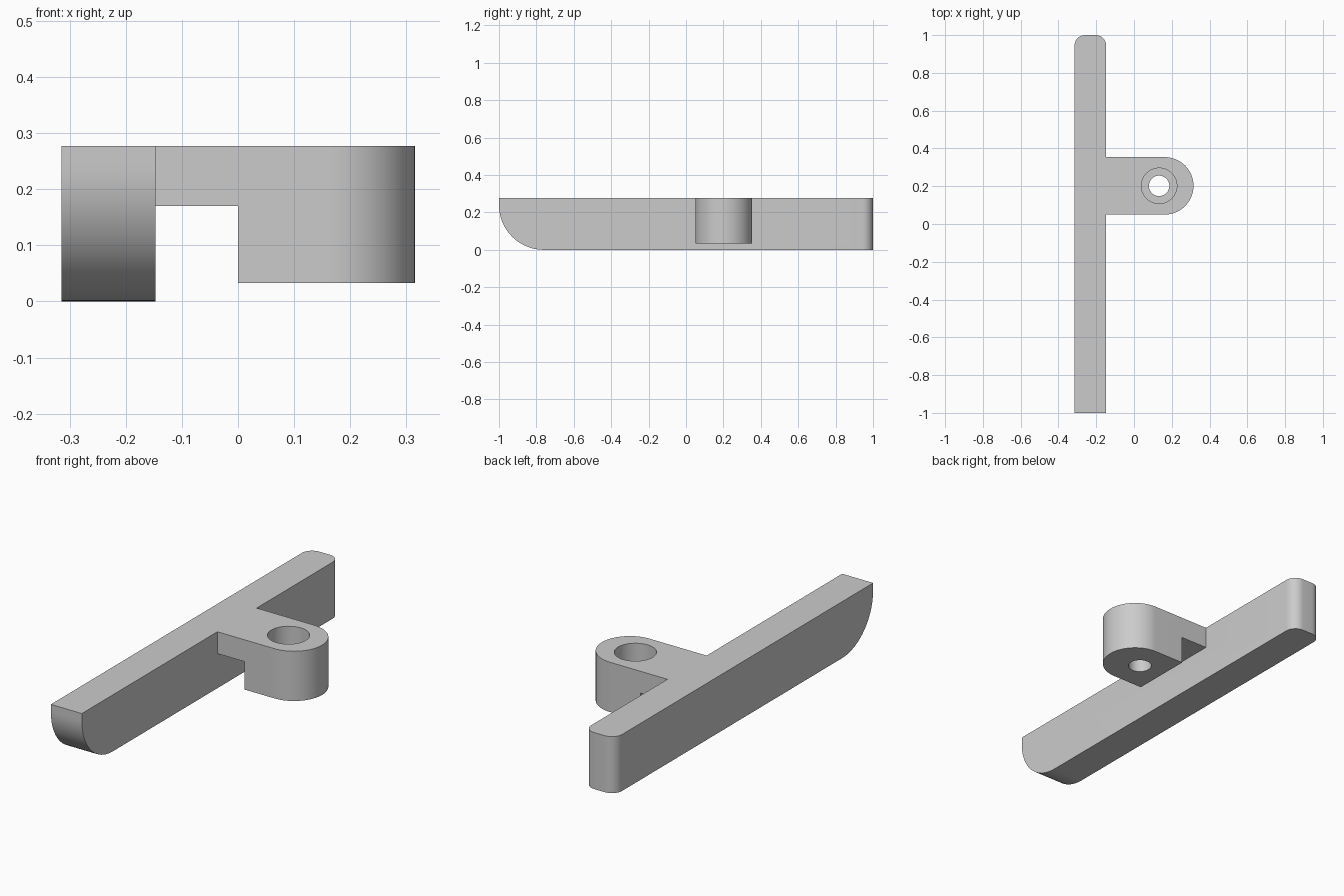
import bpy, bmesh
from math import sin, cos, pi, radians
from mathutils import Vector

if "Cube" in bpy.data.objects:
    bpy.data.objects.remove(bpy.data.objects["Cube"], do_unlink=True)

grey = bpy.data.materials.new("light grey")
grey.use_nodes = True
colour = (0.6, 0.6, 0.6, 1)
grey.diffuse_color = colour
grey.node_tree.nodes["Principled BSDF"].inputs["Base Color"].default_value = colour

TOP = 0.277
LUG_BOTTOM = 0.033
BAR_LEFT, BAR_RIGHT = -0.315, -0.147
LUG_Y, LUG_R = 0.202, 0.152
HOLE_X = 0.133


def arc(cx, cy, r, start, end, steps=24):
    angles = [radians(start + (end - start) * i / steps) for i in range(steps + 1)]
    return [(cx + r * cos(a), cy + r * sin(a)) for a in angles]


def extrude(name, points, offset):
    """Extrude a flat outline of 3D points along offset."""
    bm = bmesh.new()
    face = bm.faces.new([bm.verts.new(p) for p in points])
    result = bmesh.ops.extrude_face_region(bm, geom=[face])
    moved = [g for g in result["geom"] if isinstance(g, bmesh.types.BMVert)]
    bmesh.ops.translate(bm, verts=moved, vec=Vector(offset))
    bmesh.ops.recalc_face_normals(bm, faces=bm.faces)
    mesh = bpy.data.meshes.new(name)
    bm.to_mesh(mesh)
    bm.free()
    obj = bpy.data.objects.new(name, mesh)
    bpy.context.collection.objects.link(obj)
    mesh.materials.append(grey)
    return obj


def upright(name, outline, z0, z1):
    return extrude(name, [(x, y, z0) for x, y in outline], (0, 0, z1 - z0))


def combine(target, other, operation):
    """Apply a boolean and remove the tool object."""
    other.hide_render = True
    mod = target.modifiers.new(operation.lower(), "BOOLEAN")
    mod.operation, mod.solver, mod.object = operation, "EXACT", other
    bpy.context.view_layer.objects.active = target
    bpy.ops.object.modifier_apply(modifier=mod.name)
    bpy.data.objects.remove(other, do_unlink=True)


# Long bar: side profile with a rounded lower front end
radius = 0.24
side = arc(-1 + radius, radius, radius, 180, 270) + [(1, 0), (1, TOP), (-1, TOP)]
bar = extrude("lever_bar", [(BAR_LEFT, y, z) for y, z in side],
              (BAR_RIGHT - BAR_LEFT, 0, 0))

# Rounded vertical corners at the back end
bm = bmesh.new()
bm.from_mesh(bar.data)
corners = [e for e in bm.edges if all(v.co.y > 0.99 for v in e.verts)
           and abs(e.verts[0].co.x - e.verts[1].co.x) < 0.001]
bmesh.ops.bevel(bm, geom=corners, offset=0.056, segments=10, profile=0.5,
                affect="EDGES")
bm.to_mesh(bar.data)
bm.free()

# Side lug with a round end, rooted slightly inside the bar
root = BAR_RIGHT - 0.05
outline = [(root, LUG_Y - LUG_R)]
outline += arc(0.315 - LUG_R, LUG_Y, LUG_R, -90, 90, 40)
outline += [(root, LUG_Y + LUG_R)]
lug = upright("pivot_lug", outline, LUG_BOTTOM, TOP)

# Step under the arm
step = [(-0.4, -0.1), (0, -0.1), (0, 0.5), (-0.4, 0.5)]
combine(lug, upright("step_cutter", step, -0.1, 0.17), "DIFFERENCE")

# Counterbore and through hole
for r, floor in ((0.094, 0.11), (0.054, -0.1)):
    circle = arc(HOLE_X, LUG_Y, r, 0, 360, 48)[:-1]
    combine(lug, upright("hole_cutter", circle, floor, 0.4), "DIFFERENCE")

# Join into one solid and keep the edges crisp
combine(bar, lug, "UNION")
bpy.ops.object.select_all(action="DESELECT")
bar.select_set(True)
bpy.context.view_layer.objects.active = bar
bpy.ops.object.shade_smooth_by_angle(angle=radians(30))
